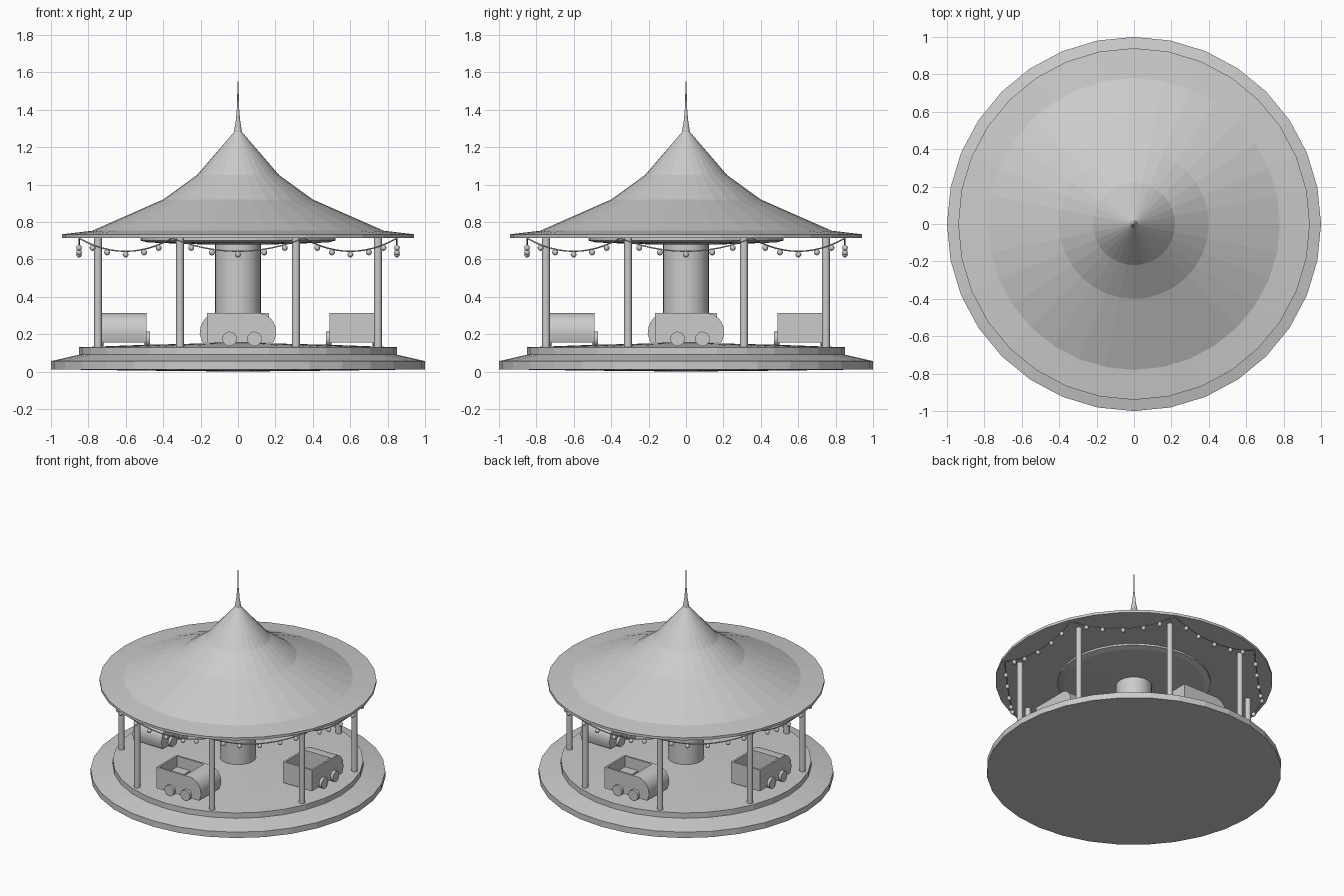
import bpy, bmesh
from math import pi, sin, cos, radians
from mathutils import Matrix, Vector

if "Cube" in bpy.data.objects:
    bpy.data.objects.remove(bpy.data.objects["Cube"])


def finish(name, bm, smooth=None):
    bmesh.ops.recalc_face_normals(bm, faces=bm.faces)
    me = bpy.data.meshes.new(name)
    bm.to_mesh(me)
    bm.free()
    ob = bpy.data.objects.new(name, me)
    bpy.context.collection.objects.link(ob)
    if smooth:
        bpy.ops.object.select_all(action='DESELECT')
        ob.select_set(True)
        bpy.context.view_layer.objects.active = ob
        bpy.ops.object.shade_smooth_by_angle(angle=radians(smooth))
    return ob


def lathe(name, profile, sides=32, smooth=None):
    bm = bmesh.new()
    vs = [bm.verts.new((r, 0, z)) for r, z in profile]
    es = [bm.edges.new(p) for p in zip(vs, vs[1:])]
    bmesh.ops.spin(bm, geom=vs + es, cent=(0, 0, 0), axis=(0, 0, 1),
                   angle=2 * pi, steps=sides, use_duplicate=False)
    bmesh.ops.remove_doubles(bm, verts=bm.verts, dist=0.0005)
    return finish(name, bm, smooth)


def rod(bm, center, radius, depth, sides, axis='Z'):
    rot = Matrix.Rotation(pi / 2, 4, 'X') if axis == 'Y' else Matrix()
    bmesh.ops.create_cone(bm, cap_ends=True, segments=sides, radius1=radius,
                          radius2=radius, depth=depth,
                          matrix=Matrix.Translation(center) @ rot)


def box(bm, lo, hi):
    lo, hi = Vector(lo), Vector(hi)
    m = Matrix.Translation((lo + hi) / 2) @ Matrix.Diagonal((*(hi - lo), 1))
    bmesh.ops.create_cube(bm, size=1, matrix=m)


def copies(ob, count):
    # repeat an object around the central axis
    for i in range(1, count):
        c = ob.copy()
        c.name = f"{ob.name}_{i + 1}"
        c.rotation_euler.z = ob.rotation_euler.z + 2 * pi * i / count
        bpy.context.collection.objects.link(c)


# stepped platform
lathe("lower_step", [(0, 0), (0.5, 0.005), (1, 0.012), (1, 0.056), (0.85, 0.09), (0, 0.09)])
lathe("upper_floor", [(0, 0.08), (0.85, 0.085), (0.85, 0.13), (0.5, 0.143), (0, 0.155)])

# centre column
lathe("centre_column", [(0, 0.14), (0.122, 0.14), (0.122, 0.69), (0, 0.69)], 32, 40)

# tent roof, spire and ceiling plate
lathe("roof", [(0, 0.712), (0.94, 0.715), (0.94, 0.734), (0.78, 0.753), (0.40, 0.92),
               (0.22, 1.05), (0.022, 1.28), (0, 1.285)], 32)
lathe("spire", [(0, 1.27), (0.022, 1.28), (0.012, 1.34), (0.005, 1.42),
                (0.003, 1.55), (0, 1.55)], 12)
lathe("ceiling_plate", [(0, 0.72), (0.52, 0.715), (0.52, 0.70), (0.48, 0.69), (0.2, 0.68), (0, 0.68)])

# posts
bm = bmesh.new()
rod(bm, (0.81, 0, 0.42), 0.021, 0.6, 12)
post = finish("post", bm, 40)
post.rotation_euler.z = pi / 8
copies(post, 8)

# hanging garland: wire with bulbs between rim points
half = 0.92 * sin(pi / 8)
chord = 0.92 * cos(pi / 8)


def sag(t):
    return 0.643 + 0.07 * t * t


cu = bpy.data.curves.new("garland_wire", 'CURVE')
cu.dimensions = '3D'
cu.bevel_depth = 0.004
cu.bevel_resolution = 1
sp = cu.splines.new('POLY')
sp.points.add(12)
for i, p in enumerate(sp.points):
    t = i / 6 - 1
    p.co = (chord, half * t, sag(t), 1)
wire = bpy.data.objects.new("garland_wire", cu)
bpy.context.collection.objects.link(wire)
copies(wire, 8)

bm = bmesh.new()
for y in (-0.25, -0.14, 0, 0.14, 0.25):
    bmesh.ops.create_uvsphere(bm, u_segments=10, v_segments=6, radius=0.016,
                              matrix=Matrix.Translation((chord, y, sag(y / half) - 0.017)))
copies(finish("garland_bulbs", bm, 60), 8)

# ride car: open tub, rounded bonnet, bench
Y0, Y1 = -0.73, -0.49
bm = bmesh.new()
side = [(0.085, 0.155), (0.19, 0.155), (0.205, 0.20), (0.199, 0.245),
        (0.18, 0.28), (0.15, 0.303), (0.12, 0.312), (0.085, 0.312)]
f = bm.faces.new([bm.verts.new((x, Y0, z)) for x, z in side])
new = bmesh.ops.extrude_face_region(bm, geom=[f])["geom"]
bmesh.ops.translate(bm, vec=(0, Y1 - Y0, 0),
                    verts=[v for v in new if isinstance(v, bmesh.types.BMVert)])
copies(finish("car_bonnet", bm, 35), 4)

bm = bmesh.new()
w = 0.02
box(bm, (-0.165, Y0, 0.155), (0.085, Y1, 0.312))
bm.faces.ensure_lookup_table()
top = max(bm.faces, key=lambda q: q.calc_center_median().z)
bmesh.ops.inset_region(bm, faces=[top], thickness=w)
bmesh.ops.translate(bm, verts=top.verts, vec=(0, 0, 0))
inner = bmesh.ops.extrude_discrete_faces(bm, faces=[top])["faces"][0]
bmesh.ops.translate(bm, verts=inner.verts, vec=(0, 0, -0.13))
copies(finish("car_tub", bm), 4)

bm = bmesh.new()
box(bm, (-0.146, Y0 + w, 0.18), (-0.04, Y1 - w, 0.235))
copies(finish("car_bench", bm), 4)

# wheels on both sides of each car
bm = bmesh.new()
for x in (-0.045, 0.088):
    for y in (Y0 - 0.005, Y1 + 0.005):
        rod(bm, (x, y, 0.175), 0.039, 0.03, 16, 'Y')
copies(finish("car_wheels", bm, 40), 4)
